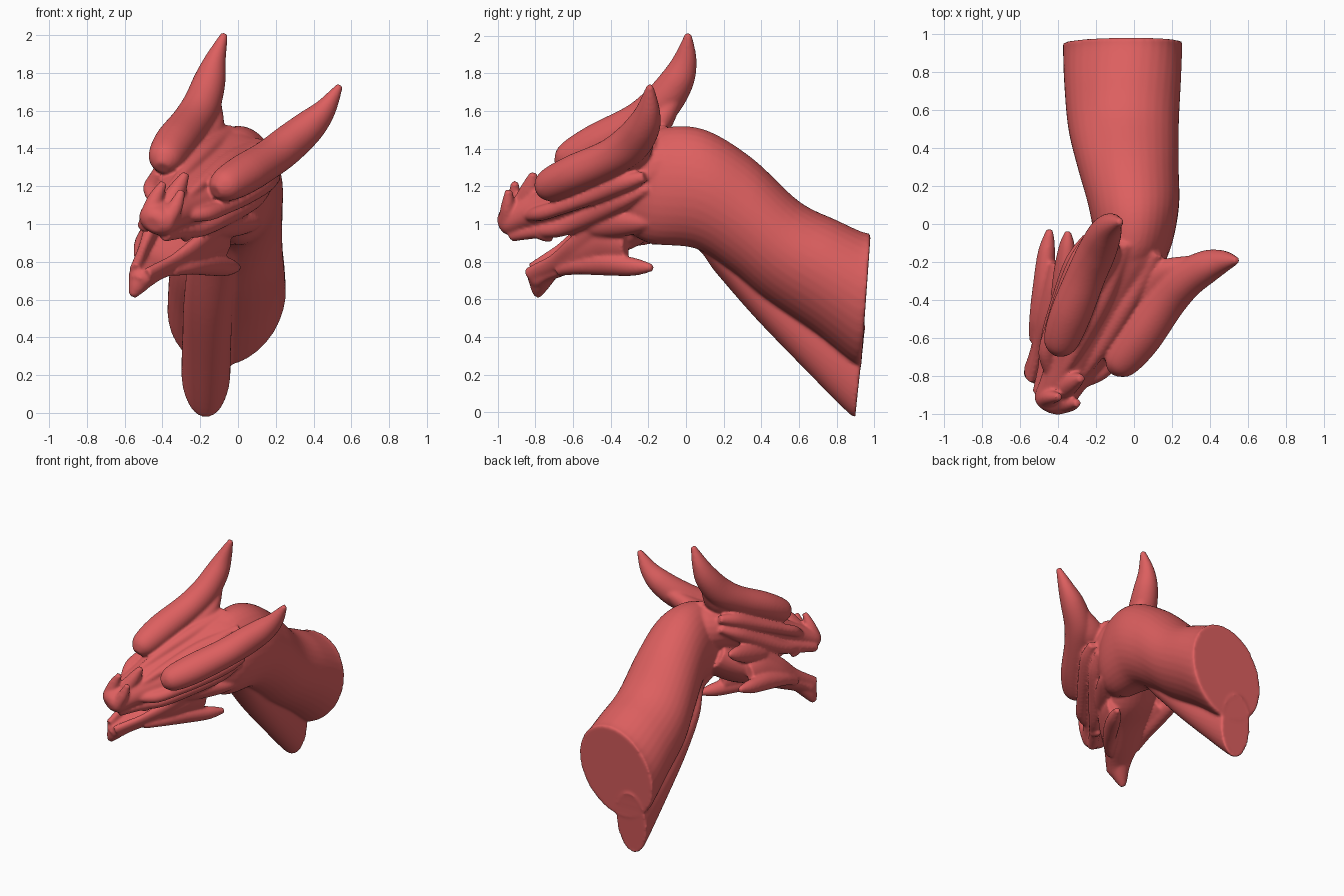
import bpy, bmesh, math
from mathutils import Vector, Matrix

red = bpy.data.materials.new("coral red")
red.diffuse_color = (0.72, 0.115, 0.115, 1)

# Head frame: origin at the nose, x = side, y = towards the neck, z = up (head is turned and rolled)
X = Vector((0.87, -0.29, -0.39)).normalized()
B = Vector((0.43, 0.83, 0.35))
B = (B - X * B.dot(X)).normalized()
U = X.cross(B)
HEAD = Matrix((X, B, U)).transposed().to_4x4()
HEAD.translation = (-0.41, -0.96, 1.08)
bm = bmesh.new()


def spline(a, b, c, d, t):
    return 0.5 * (2 * b + (c - a) * t + (2 * a - 5 * b + 4 * c - d) * t * t
                  + (3 * b - a - 3 * c + d) * t ** 3)


def loft(frames, n=24, sub=6):
    """Skin elliptical rings given as (centre, side vector, up vector)."""
    rings, last = [], len(frames) - 1
    for i in range(last):
        k = [frames[min(max(i + o, 0), last)] for o in (-1, 0, 1, 2)]
        for j in range(sub + (i == last - 1)):
            c, s, u = (spline(*(f[m] for f in k), j / sub) for m in range(3))
            rings.append([bm.verts.new(c + s * math.cos(a) + u * math.sin(a))
                          for a in (math.tau * q / n for q in range(n))])
    for r, q in zip(rings, rings[1:]):
        for a in range(n):
            bm.faces.new((r[a], r[(a + 1) % n], q[(a + 1) % n], q[a]))
    bm.faces.new(rings[0])
    bm.faces.new(rings[-1])


def tube(keys, mirror=False):
    """Head-space tube through keys (x, y, z, half width, half height)."""
    rot = HEAD.to_3x3()
    for sign in ((1, -1) if mirror else (1,)):
        pts = [Vector((sign * k[0], k[1], k[2])) for k in keys]
        frames = []
        for i, p in enumerate(pts):
            t = pts[min(i + 1, len(pts) - 1)] - pts[max(i - 1, 0)]
            side = t.cross(Vector((0, 0, 1))).normalized()
            up = side.cross(t).normalized()
            frames.append((HEAD @ p, rot @ side * keys[i][3], rot @ up * keys[i][4]))
        loft(frames)


def slab(keys, lean=0.0):
    """World-space loft through keys (top y, top z, bottom y, bottom z, centre x, half width)."""
    frames = []
    for ty, tz, by, bz, x, w in keys:
        shift = lean * max(0, by)
        top, bot = Vector((x + shift, ty, tz)), Vector((x - shift, by, bz))
        frames.append(((top + bot) / 2, Vector((w, 0, 0)), (top - bot) / 2))
    loft(frames, n=36)


# Neck, its underside leaning to one side
slab([(-.30, 1.42, -.36, 1.00, -.08, .14), (-.12, 1.51, -.20, .90, -.01, .19),
      (.10, 1.50, .05, .87, .0, .235), (.35, 1.35, .24, .75, -.03, .265),
      (.60, 1.12, .42, .60, -.055, .29), (.80, 1.02, .68, .42, -.06, .305),
      (.93, .96, .88, .26, -.06, .31), (.98, .95, .93, .25, -.06, .31)], lean=.05)
# Throat band
slab([(-.10, 1.05, -.18, .89, -.04, .09), (.06, 1.02, .04, .88, -.08, .11),
      (.24, .90, .16, .74, -.13, .125), (.46, .74, .36, .51, -.155, .13),
      (.72, .56, .62, .24, -.165, .13), (.93, .46, .87, -.01, -.17, .13),
      (.95, .46, .90, .0, -.17, .13)])

# Skull and snout
tube([(0, -.06, -.07, .05, .04), (0, -.02, -.07, .10, .075), (0, .10, -.065, .12, .09),
      (0, .25, -.075, .15, .11), (0, .45, -.075, .20, .13), (0, .70, -.09, .24, .16),
      (0, .95, -.12, .22, .185), (0, 1.12, -.15, .13, .13)])
# Horns and the webs tying them to the crown
tube([(.16, .32, .05, .04, .04), (.18, .38, .07, .09, .085), (.21, .55, .085, .11, .10),
      (.24, .80, .095, .105, .10), (.265, .97, .13, .10, .105), (.305, 1.11, .205, .085, .09),
      (.335, 1.20, .29, .055, .062), (.35, 1.28, .405, .018, .018)], True)
tube([(.11, .45, .02, .06, .05), (.15, .75, .03, .08, .06), (.19, .93, .05, .09, .07),
      (.25, 1.06, .13, .05, .05)], True)
# Cheek bone, lip ridge and crown ridge
tube([(.08, .14, -.06, .035, .03), (.165, .25, -.055, .045, .04), (.20, .40, -.06, .045, .04),
      (.235, .60, -.06, .045, .045), (.255, .80, -.055, .045, .05), (.25, .94, -.07, .03, .03)], True)
tube([(.06, -.01, -.13, .04, .035), (.095, .15, -.155, .04, .04), (.14, .30, -.18, .045, .045),
      (.175, .50, -.17, .055, .055), (.22, .75, -.15, .055, .05), (.235, .92, -.14, .02, .02)], True)
tube([(.05, .18, .0, .02, .02), (.06, .42, .045, .035, .03), (.07, .70, .06, .045, .035),
      (.09, 1.02, .03, .04, .03)], True)
# Swept-back cheek spike
tube([(.13, .42, -.24, .04, .04), (.16, .52, -.25, .055, .06), (.20, .65, -.27, .055, .07),
      (.24, .77, -.295, .04, .05), (.265, .84, -.31, .015, .018)], True)
# Nostril horns, nose horn and fangs
tube([(.05, .0, -.05, .05, .045), (.06, .05, .02, .04, .038), (.055, .10, .10, .02, .02)], True)
tube([(0, .10, -.01, .055, .05), (0, .19, .05, .045, .05), (0, .25, .12, .02, .02)])
tube([(.11, .16, -.17, .03, .03), (.11, .19, -.20, .025, .03), (.11, .21, -.23, .015, .015)], True)

# Lower jaw floor and raised rims
tube([(0, -.07, -.43, .04, .04), (0, -.03, -.42, .07, .055), (0, .06, -.41, .09, .045),
      (0, .20, -.41, .12, .045), (0, .40, -.38, .16, .07), (0, .60, -.36, .18, .10),
      (0, .82, -.30, .16, .12)])
tube([(.035, -.05, -.38, .03, .045), (.055, .03, -.37, .03, .045), (.09, .16, -.355, .03, .05),
      (.13, .32, -.31, .04, .06), (.16, .47, -.26, .035, .05)], True)
# Jaw side plates, corner spikes and chin
tube([(.10, .18, -.38, .03, .045), (.14, .33, -.365, .04, .075), (.165, .48, -.365, .045, .10),
      (.19, .60, -.42, .035, .08)], True)
tube([(.10, .15, -.40, .03, .03), (.145, .28, -.405, .045, .045), (.19, .45, -.445, .05, .06),
      (.23, .61, -.505, .045, .05), (.255, .72, -.545, .018, .02)], True)
tube([(0, .05, -.41, .07, .05), (0, -.04, -.45, .055, .055), (0, -.085, -.51, .02, .02)])

# Fuse every form into one sculpted skin
bmesh.ops.recalc_face_normals(bm, faces=bm.faces)
me = bpy.data.meshes.new("horned_beast_bust")
bm.to_mesh(me)
bm.free()
me.materials.append(red)
bust = bpy.data.objects.new("horned_beast_bust", me)
bpy.context.collection.objects.link(bust)
fuse = bust.modifiers.new("fuse", 'REMESH')
fuse.mode, fuse.voxel_size, fuse.use_smooth_shade = 'VOXEL', .010, True
soften = bust.modifiers.new("soften", 'SMOOTH')
soften.factor, soften.iterations = 0.5, 7
